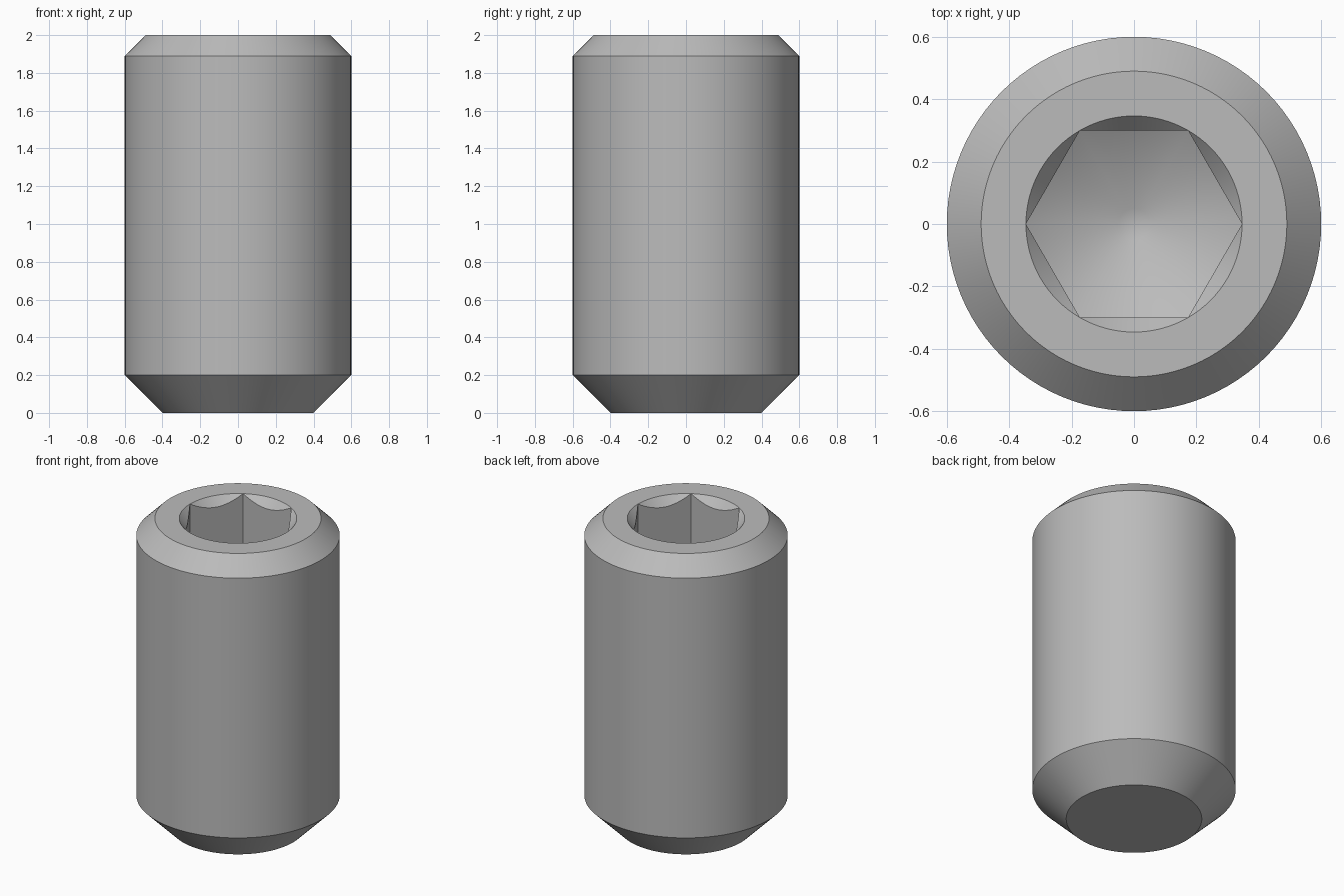
import bpy
import bmesh
from math import cos, sin, pi, tan, radians, sqrt

if "Cube" in bpy.data.objects:
    bpy.data.objects.remove(bpy.data.objects["Cube"], do_unlink=True)

SEGMENTS = 96            # multiple of six, so the socket corners land on vertices
APOTHEM = 0.30           # half the width across the socket flats
CORNER = APOTHEM * 2 / sqrt(3)
FLOOR = 1.30             # socket depth at the corners


def hex_radius(angle):
    """Distance from the axis to the hexagon wall, with a corner on +x."""
    return APOTHEM / cos(angle % (pi / 3) - pi / 6)


def round_ring(radius, z):
    return lambda angle: (radius, z)


def hex_ring(z, slope):
    """Hexagon outline lying on a cone that passes through the corners at z."""
    def ring(angle):
        radius = hex_radius(angle)
        return radius, z - (CORNER - radius) * slope
    return ring


def add_ring(bm, ring):
    verts = []
    for i in range(SEGMENTS):
        angle = 2 * pi * i / SEGMENTS
        radius, z = ring(angle)
        verts.append(bm.verts.new((radius * cos(angle), radius * sin(angle), z)))
    return verts


# Outer body from the flat point up, then over the rim and down into the socket
rings = [
    round_ring(0.40, 0.0),
    round_ring(0.60, 0.20),
    round_ring(0.60, 1.89),
    round_ring(0.49, 2.0),
    round_ring(CORNER, 2.0),
    hex_ring(2.0, 1.15),
    hex_ring(FLOOR, tan(radians(30))),
    round_ring(0.05, FLOOR - (CORNER - 0.05) * tan(radians(30))),
]
bm = bmesh.new()
loops = [add_ring(bm, ring) for ring in rings]
for low, high in zip(loops, loops[1:]):
    for i in range(SEGMENTS):
        j = (i + 1) % SEGMENTS
        bm.faces.new((low[i], low[j], high[j], high[i]))
bm.faces.new(loops[0][::-1])
bm.faces.new(loops[-1])
bmesh.ops.remove_doubles(bm, verts=bm.verts, dist=0.0001)
bmesh.ops.recalc_face_normals(bm, faces=bm.faces)
mesh = bpy.data.meshes.new("set_screw")
bm.to_mesh(mesh)
bm.free()

# Plain steel colour
steel = bpy.data.materials.new("steel grey")
steel.use_nodes = True
colour = (0.50, 0.50, 0.50, 1.0)
steel.diffuse_color = colour
steel.node_tree.nodes["Principled BSDF"].inputs["Base Color"].default_value = colour
mesh.materials.append(steel)

screw = bpy.data.objects.new("set_screw", mesh)
bpy.context.collection.objects.link(screw)
bpy.ops.object.select_all(action="DESELECT")
screw.select_set(True)
bpy.context.view_layer.objects.active = screw
bpy.ops.object.shade_smooth_by_angle(angle=radians(35))
